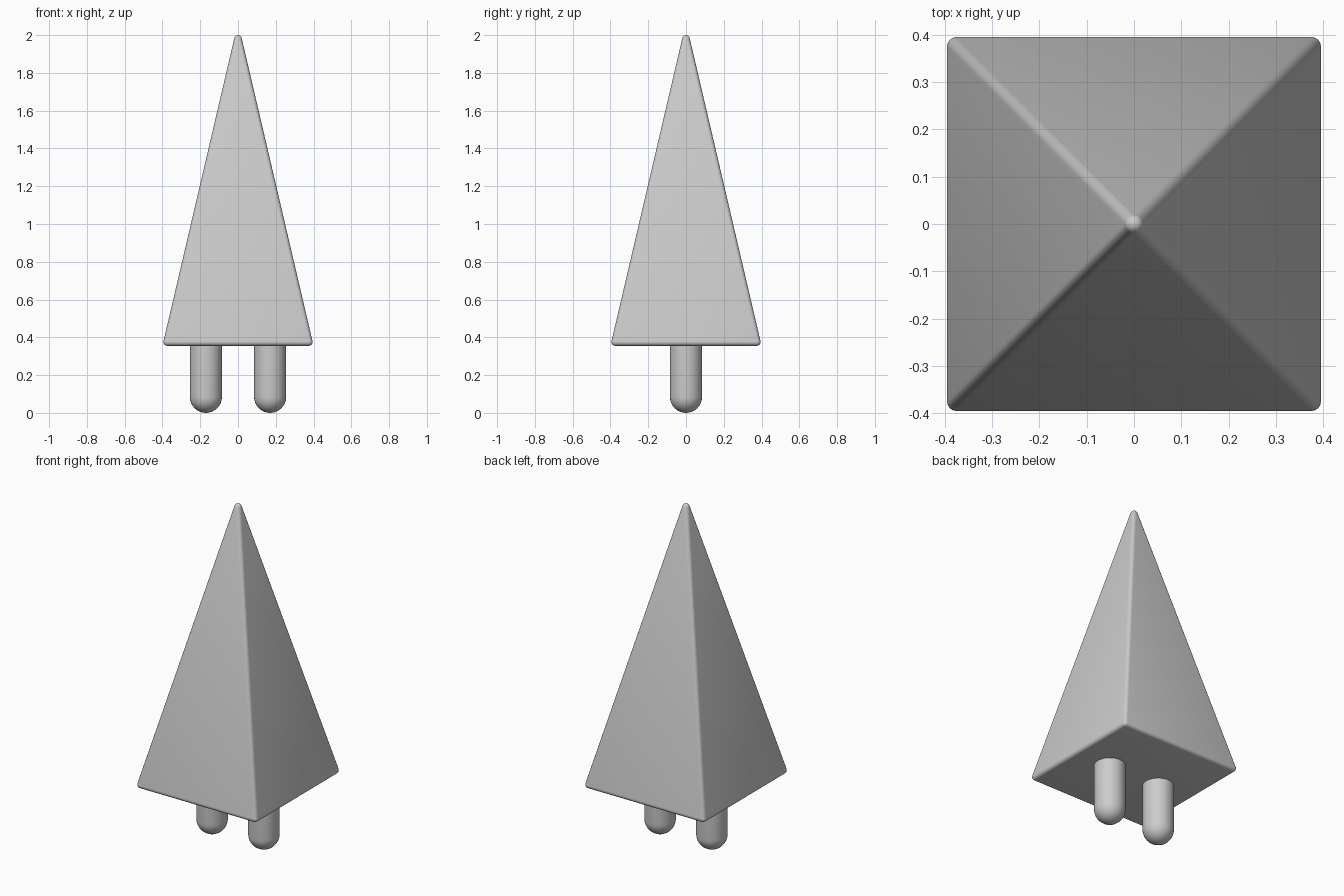
import bpy, bmesh, math

if "Cube" in bpy.data.objects:
    bpy.data.objects.remove(bpy.data.objects["Cube"])


def material(name, rgb):
    m = bpy.data.materials.new(name)
    m.diffuse_color = (*rgb, 1)
    m.use_nodes = True
    m.node_tree.nodes["Principled BSDF"].inputs["Base Color"].default_value = m.diffuse_color
    return m


grey = material("light grey", (0.6, 0.6, 0.6))


def loft(name, rings, seg=4, location=(0, 0, 0)):
    """Skin rounded-square rings of (half side of core, corner radius, z), capped at both ends."""
    bm = bmesh.new()
    loops = []
    for s, r, z in rings:
        loop = []
        for q in range(4):
            mid = math.radians(45 + 90 * q)
            cx, cy = math.copysign(s, math.cos(mid)), math.copysign(s, math.sin(mid))
            for i in range(seg + 1):
                a = math.radians(90 * (q + i / seg))
                loop.append(bm.verts.new((cx + r * math.cos(a), cy + r * math.sin(a), z)))
        loops.append(loop)
    n = len(loops[0])
    for lo, hi in zip(loops, loops[1:]):
        for i in range(n):
            j = (i + 1) % n
            bm.faces.new((lo[i], lo[j], hi[j], hi[i]))
    bm.faces.new(loops[0][::-1])
    bm.faces.new(loops[-1])
    bmesh.ops.remove_doubles(bm, verts=bm.verts, dist=1e-5)
    bmesh.ops.recalc_face_normals(bm, faces=bm.faces)
    me = bpy.data.meshes.new(name)
    bm.to_mesh(me)
    bm.free()
    me.materials.append(grey)
    ob = bpy.data.objects.new(name, me)
    ob.location = location
    bpy.context.collection.objects.link(ob)
    bpy.context.view_layer.objects.active = ob
    ob.select_set(True)
    bpy.ops.object.shade_smooth_by_angle(angle=math.radians(40))
    ob.select_set(False)
    return ob


# Pyramid body with softly rounded edges and tip
R, HALF, BASE, TOP = 0.02, 0.375, 0.355, 2.0
z0, z1 = BASE + R, TOP - R
lean = math.atan(HALF / (z1 - z0))
rings = []
for i in range(6):
    t = -math.pi / 2 + (math.pi / 2 + lean) * i / 5
    rings.append((HALF, R * math.cos(t), z0 + R * math.sin(t)))
for i in range(6):
    t = lean + (math.pi / 2 - lean) * i / 5
    rings.append((0, R * math.cos(t), z1 + R * math.sin(t)))
loft("pyramid_body", rings)

# Two round-ended legs
LEG_R = 0.085
leg = [(0, LEG_R * math.sin(t), LEG_R * (1 - math.cos(t)))
       for t in (math.pi / 2 * i / 8 for i in range(9))]
leg.append((0, LEG_R, 0.37))
for side, x in (("left", -0.17), ("right", 0.17)):
    loft(side + "_leg", leg, seg=8, location=(x, 0, 0))
